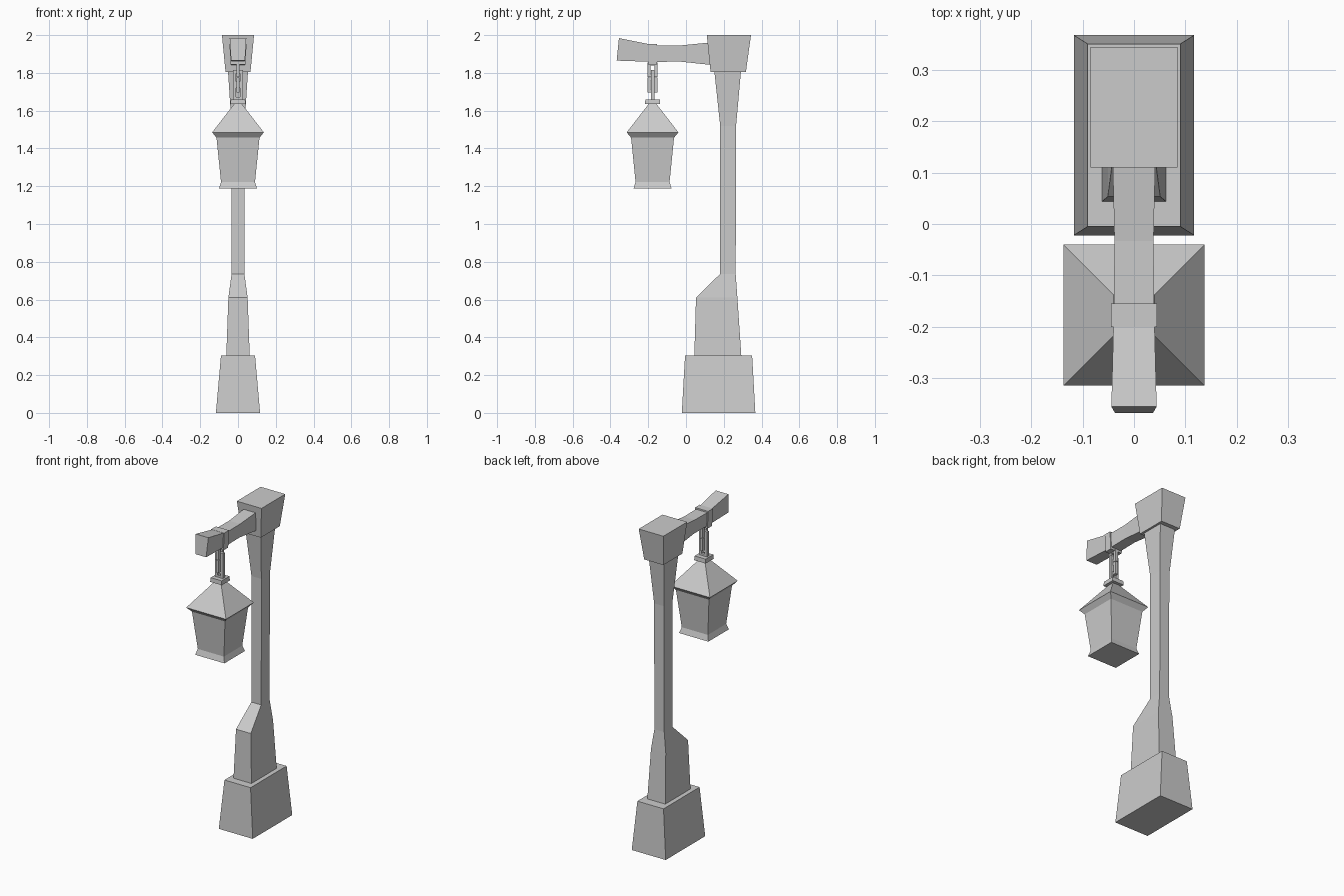
import bpy, bmesh

if "Cube" in bpy.data.objects:
    bpy.data.objects.remove(bpy.data.objects["Cube"])

LY = -0.177  # lantern hanging axis


def loft(name, rings):
    """Closed solid through a series of four-cornered rings."""
    bm = bmesh.new()
    loops = [[bm.verts.new(p) for p in r] for r in rings]
    for a, b in zip(loops, loops[1:]):
        for i in range(4):
            j = (i + 1) % 4
            bm.faces.new((a[i], a[j], b[j], b[i]))
    bm.faces.new(loops[0][::-1])
    bm.faces.new(loops[-1])
    bmesh.ops.recalc_face_normals(bm, faces=bm.faces)
    me = bpy.data.meshes.new(name)
    bm.to_mesh(me)
    bm.free()
    ob = bpy.data.objects.new(name, me)
    bpy.context.collection.objects.link(ob)
    return ob


def upright(name, secs):
    """Sections given as (z, half width, front y, back y)."""
    return loft(name, [[(-w, f, z), (w, f, z), (w, b, z), (-w, b, z)]
                       for z, w, f, b in secs])


def square(name, secs):
    """Square sections (z, half size) about the lantern axis."""
    return upright(name, [(z, s, LY - s, LY + s) for z, s in secs])


def link(name, z0, z1, along_y):
    """Rectangular chain link: an open frame with square bars."""
    h, t, d = 0.027, 0.017, 0.009
    bm = bmesh.new()
    outer = [(-h, z0), (h, z0), (h, z1), (-h, z1)]
    inner = [(-h + t, z0 + t), (h - t, z0 + t), (h - t, z1 - t), (-h + t, z1 - t)]

    def put(u, z, v):
        return bm.verts.new((v, LY + u, z) if along_y else (u, LY + v, z))
    strips = [[put(u, z, v) for u, z in pts]
              for pts, v in ((outer, -d), (outer, d), (inner, d), (inner, -d))]
    for k in range(4):
        a, b = strips[k], strips[(k + 1) % 4]
        for i in range(4):
            j = (i + 1) % 4
            bm.faces.new((a[i], a[j], b[j], b[i]))
    bmesh.ops.recalc_face_normals(bm, faces=bm.faces)
    me = bpy.data.meshes.new(name)
    bm.to_mesh(me)
    bm.free()
    bpy.context.collection.objects.link(bpy.data.objects.new(name, me))


# Post: plinth, stepped column and head block
upright("plinth", [(0, 0.117, -0.022, 0.367), (0.305, 0.09, -0.005, 0.35)])
upright("column", [(0.30, 0.062, 0.044, 0.293), (0.61, 0.051, 0.053, 0.272),
                   (0.735, 0.034, 0.18, 0.263), (1.52, 0.034, 0.181, 0.265),
                   (1.81, 0.053, 0.15, 0.291)])
upright("head_block", [(1.805, 0.066, 0.13, 0.317), (2.0, 0.085, 0.11, 0.344)])

# Arm: sections along y as (y top, z top, half top, y bottom, z bottom, half bottom)
arm = [(-0.355, 1.984, 0.044, -0.367, 1.865, 0.037),
       (-0.16, 1.945, 0.039, -0.165, 1.858, 0.034),
       (-0.033, 1.945, 0.038, -0.033, 1.86, 0.034),
       (0.2, 1.968, 0.043, 0.2, 1.835, 0.038)]
loft("arm", [[(-wt, yt, zt), (wt, yt, zt), (wb, yb, zb), (-wb, yb, zb)]
             for yt, zt, wt, yb, zb, wb in arm])
upright("arm_band", [(1.845, 0.04, LY - 0.023, LY + 0.023),
                     (1.954, 0.045, LY - 0.023, LY + 0.023)])

# Chain of alternating links
for i, (z0, z1) in enumerate([(1.778, 1.855), (1.737, 1.815),
                              (1.697, 1.775), (1.655, 1.737)]):
    link(f"chain_link_{i + 1}", z0, z1, i % 2 == 0)

# Lantern: cap, roof and flared body
square("lantern_cap", [(1.634, 0.04), (1.66, 0.038)])
square("lantern_roof", [(1.45, 0.108), (1.485, 0.137), (1.636, 0.02)])
square("lantern_body", [(1.187, 0.101), (1.222, 0.09), (1.46, 0.114)])
